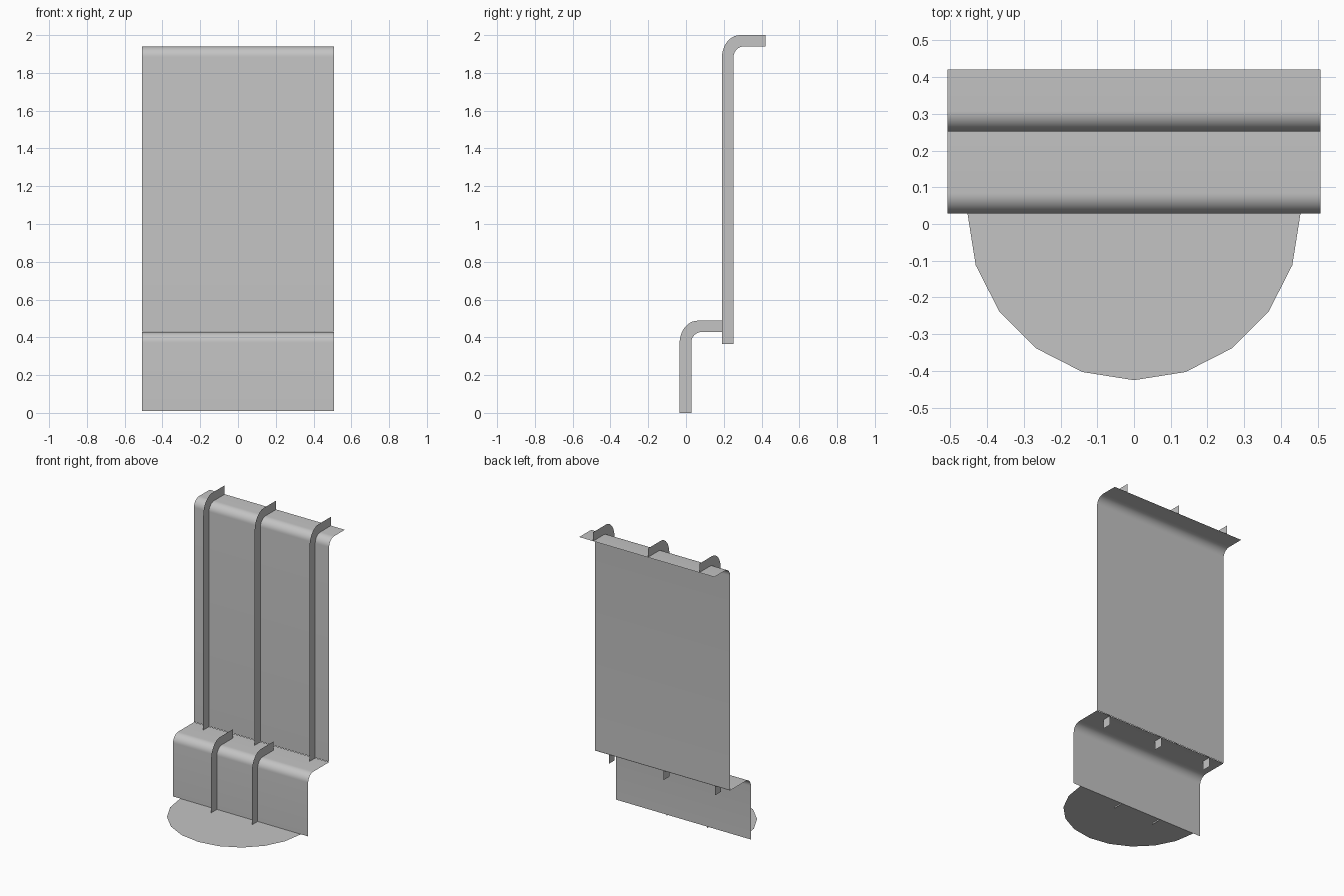
import bpy
import math

if "Cube" in bpy.data.objects:
    bpy.data.objects.remove(bpy.data.objects["Cube"], do_unlink=True)

GREY = (0.55, 0.55, 0.55, 1.0)
grey = bpy.data.materials.new("plain grey")
grey.use_nodes = True
grey.diffuse_color = GREY
grey.node_tree.nodes["Principled BSDF"].inputs["Base Color"].default_value = GREY

HALF_WIDTH = 0.507
BEND_STEPS = 10


def make_object(name, verts, faces, smooth=False):
    mesh = bpy.data.meshes.new(name)
    mesh.from_pydata(verts, [], faces)
    mesh.materials.append(grey)
    if smooth:
        mesh.shade_smooth()
    obj = bpy.data.objects.new(name, mesh)
    bpy.context.collection.objects.link(obj)
    return obj


def bent_path(front, back, bottom, top, ry, rz):
    """Side profile: straight up, rounded bend, then straight back."""
    path = [(front, bottom)]
    for i in range(BEND_STEPS + 1):
        a = math.pi / 2 * i / BEND_STEPS
        path.append((front + ry * (1 - math.cos(a)), top - rz * (1 - math.sin(a))))
    path.append((back, top))
    return path


def strip(name, side_a, side_b, smooth=False):
    """Row of quads between two matching lines of points."""
    n = len(side_a)
    faces = [(i, n + i, n + i + 1, i + 1) for i in range(n - 1)]
    return make_object(name, side_a + side_b, faces, smooth)


def sheet(name, path):
    strip(name, [(-HALF_WIDTH, y, z) for y, z in path],
          [(HALF_WIDTH, y, z) for y, z in path], smooth=True)


def rib(name, x, front, back, bottom, top):
    """Thin upright fin following the front of a bent sheet."""
    outer = bent_path(front - 0.062, back, bottom, top + 0.06, 0.095, 0.12)
    inner = bent_path(front, back, bottom, top, 0.055, 0.055)
    strip(name, [(x, y, z) for y, z in outer], [(x, y, z) for y, z in inner])


# Falling sheets
sheet("upper_sheet", bent_path(0.252, 0.42, 0.43, 1.94, 0.055, 0.055))
sheet("lower_sheet", bent_path(0.028, 0.252, 0.01, 0.428, 0.055, 0.055))

# Upright fins
for i, x in enumerate((-0.394, -0.008, 0.403)):
    rib(f"upper_rib_{i + 1}", x, 0.252, 0.42, 0.365, 1.94)
for i, x in enumerate((-0.178, 0.128)):
    rib(f"lower_rib_{i + 1}", x, 0.028, 0.2, 0.0, 0.428)

# Half-round pool at the foot
pool = [(0.453 * math.cos(a), 0.028 + 0.453 * math.sin(a), 0.01)
        for a in (math.pi + math.pi * i / 10 for i in range(11))]
make_object("foot_pool", pool, [tuple(range(len(pool)))])
